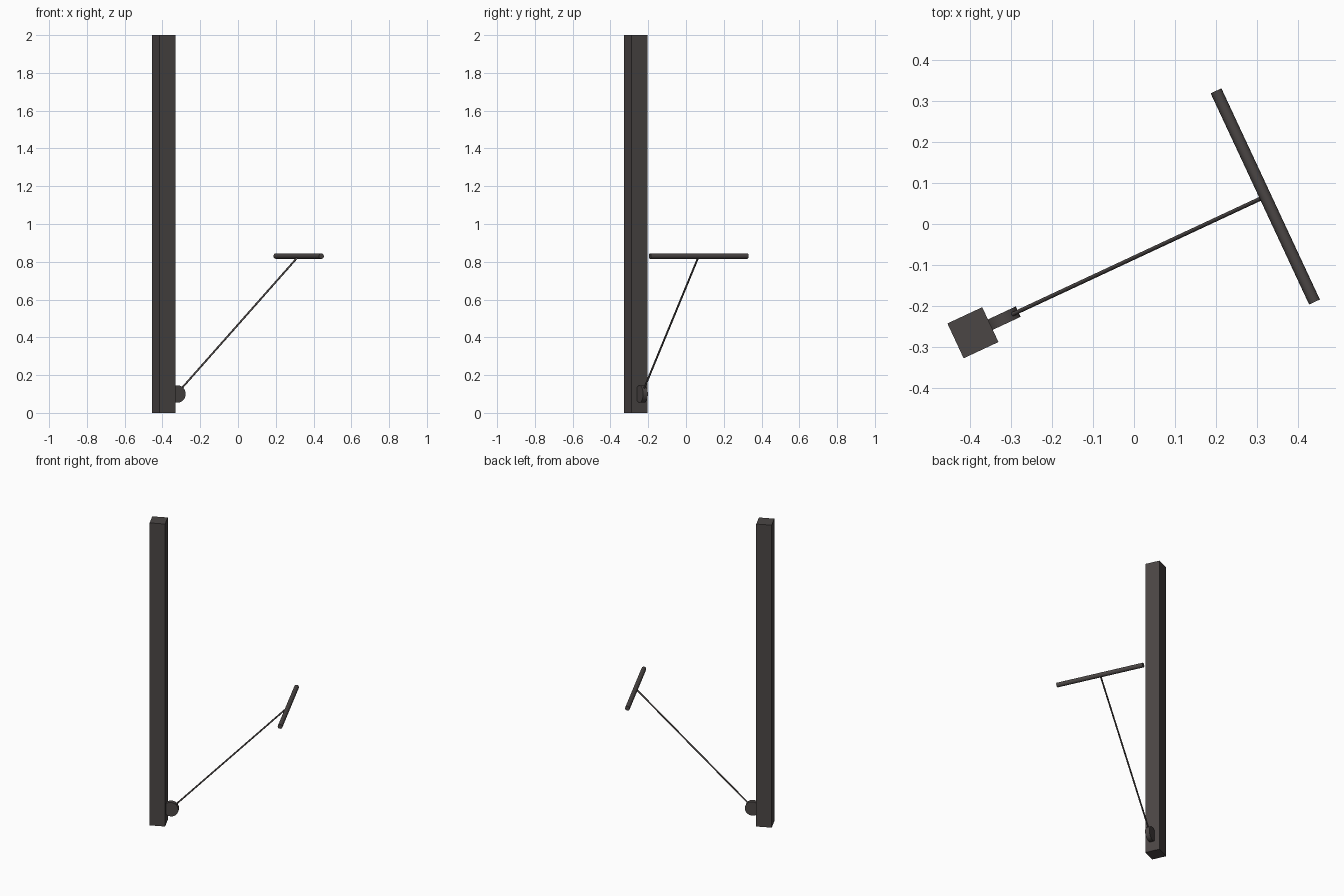
import bpy
from math import radians, pi
from mathutils import Matrix, Vector

cube = bpy.data.objects.get("Cube")
if cube:
    bpy.data.objects.remove(cube, do_unlink=True)

# One dark metal colour
metal = bpy.data.materials.new("dark_metal")
metal.use_nodes = True
colour = (0.07, 0.061, 0.059, 1)
metal.diffuse_color = colour
metal.node_tree.nodes["Principled BSDF"].inputs["Base Color"].default_value = colour

# Frame of the assembly: local x runs from the post towards the handle
frame = Matrix.Translation((-0.394, -0.266, 0)) @ Matrix.Rotation(radians(25), 4, 'Z')


def finish(name, smooth):
    obj = bpy.context.object
    obj.name = name
    obj.data.materials.append(metal)
    if smooth:
        bpy.ops.object.shade_smooth_by_angle(angle=radians(40))
    return obj


def rod(name, start, end, radius, sides):
    """Cylinder between two points of the local frame."""
    a, b = frame @ Vector(start), frame @ Vector(end)
    axis = b - a
    bpy.ops.mesh.primitive_cylinder_add(
        vertices=sides, radius=radius, depth=axis.length, location=(a + b) / 2,
        rotation=axis.to_track_quat('Z', 'Y').to_euler())
    return finish(name, True)


# Square upright post
bpy.ops.mesh.primitive_cube_add(size=1, location=frame @ Vector((0, 0, 1)),
                                rotation=frame.to_euler())
bpy.context.object.scale = (0.094, 0.094, 2)
finish("post", False)

# Pulley wheel half sunk into the post
wheel_u, wheel_z = 0.076, 0.1
rod("pulley_wheel", (wheel_u, -0.014, wheel_z), (wheel_u, 0.014, wheel_z), 0.046, 32)

# Cable rising to the handle, and the crosswise handle bar
grip_u, grip_z = 0.789, 0.83
rod("cable", (wheel_u, 0, wheel_z), (grip_u, 0, grip_z), 0.005, 12)
rod("handle_bar", (grip_u, -0.285, grip_z), (grip_u, 0.285, grip_z), 0.0145, 16)
